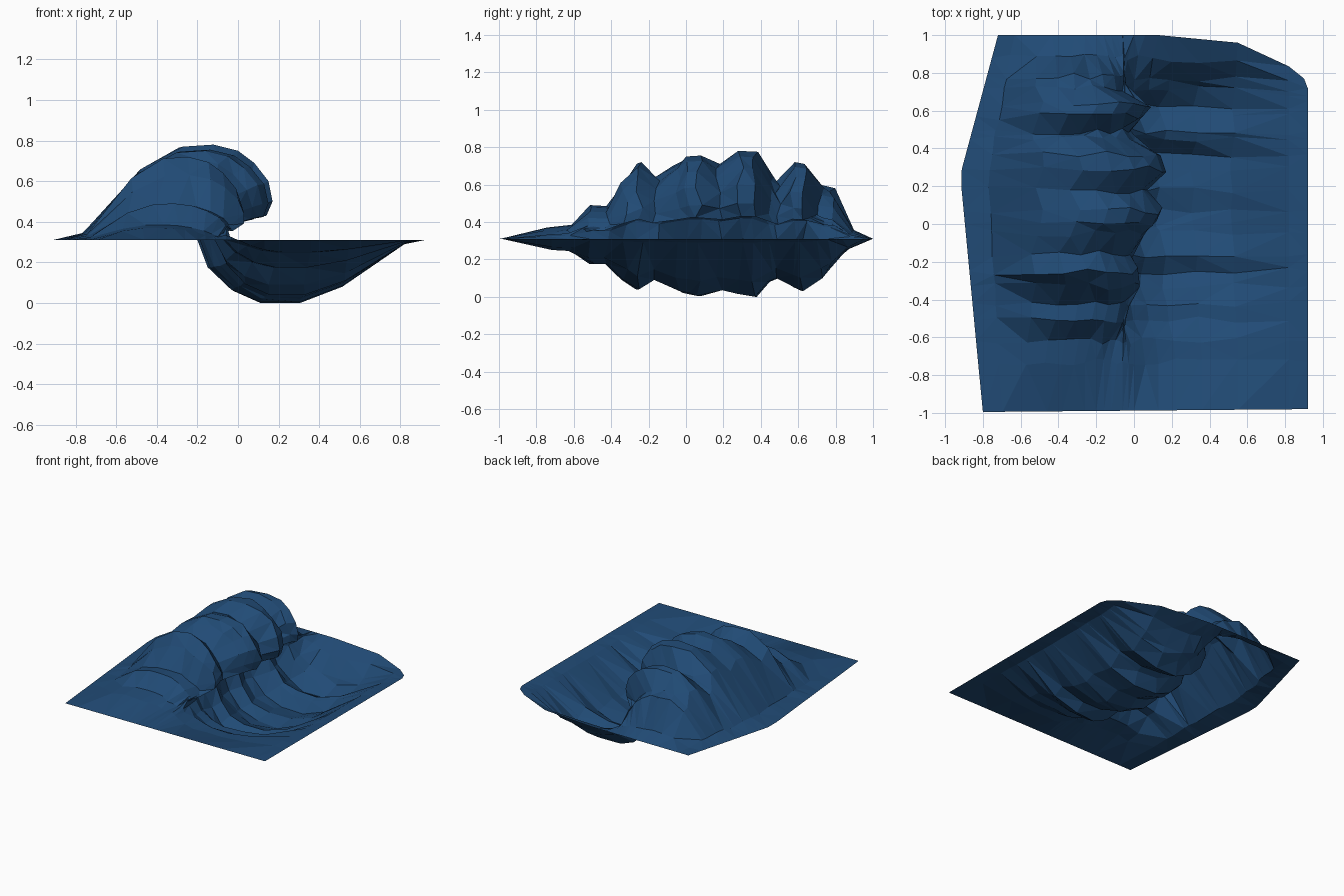
import bpy, bmesh, random

if "Cube" in bpy.data.objects:
    bpy.data.objects.remove(bpy.data.objects["Cube"])
random.seed(4)
SEA = 0.31

# Wave section: full curl (x, z) and the x of each point where the sea is flat
CURL = [(-.92, .31), (-.77, .345), (-.48, .66), (-.27, .77), (-.12, .78), (0, .75),
        (.08, .69), (.15, .60), (.17, .50), (.14, .43), (.06, .46), (-.04, .49),
        (-.14, .42), (-.2, .31), (-.15, .17), (-.04, .06), (.1, 0), (.3, 0),
        (.51, .08), (.82, .29), (.92, .31)]
FLAT = [-.92, -.79, -.62, -.5, -.4, -.32, -.26, -.2, -.16, -.12, -.09, -.06, -.03,
        0, .06, .13, .22, .36, .55, .82, .92]

# Rows along the wave: y, crest height, trough depth, lip reach
ROWS = [(-1, .31, .31, -.16), (-.73, .37, .25, -.16), (-.62, .385, .245, -.13),
        (-.51, .49, .175, -.06), (-.42, .485, .175, -.04), (-.33, .63, .09, .03),
        (-.25, .72, .04, .02), (-.16, .64, .09, -.02), (-.05, .71, .03, .07),
        (.0, .75, .02, .12), (.07, .755, .005, .15), (.18, .71, .035, .07),
        (.29, .78, .015, .17), (.37, .775, .0, .14), (.45, .64, .08, .0),
        (.49, .61, .10, -.03), (.57, .72, .05, .05), (.63, .71, .03, .09),
        (.72, .60, .10, -.06), (.78, .58, .14, -.07), (.88, .36, .25, -.1),
        (1, .31, .31, -.16)]


def lerp_path(pts, t):
    for (a, va), (b, vb) in zip(pts, pts[1:]):
        if t <= b:
            return va + (vb - va) * max(0, t - a) / (b - a)
    return pts[-1][1]


def left_edge(y):
    return lerp_path([(-1, -.80), (.26, -.92), (1, -.72)], y)


def far_edge(x):
    return lerp_path([(.13, 1), (.65, .95), (.90, .78), (.92, .77)], x)


# Water sheet, lofted row by row
bm = bmesh.new()
grid = []
n = len(CURL)
for r, (y, top, low, lip) in enumerate(ROWS):
    up, down, curl = (top - SEA) / .47, (SEA - low) / SEA, (lip + .16) / .33
    end = r in (0, len(ROWS) - 1)
    row = []
    for i, ((cx, cz), fx) in enumerate(zip(CURL, FLAT)):
        x = fx + curl * (cx - fx)
        z = SEA + (cz - SEA) * (up if cz > SEA else down)
        if x < -.3:                          # slanted back border
            x = -.3 + (x + .3) * (left_edge(y) + .3) / -.62
        yy = y
        if not end and 0 < i < n - 1:        # ragged water ridges
            yy += random.uniform(-.02, .02)
        if y < -.95:
            yy = -.995 + .015 * (x + .8) / 1.72
        if y > .6:                           # clipped far corner
            yy = .6 + (yy - .6) * (far_edge(x) - .6) / .4
            if end and x > .9:
                x = .9
        row.append(bm.verts.new((x, yy, z)))
    grid.append(row)
for a, b in zip(grid, grid[1:]):
    for i in range(n - 1):
        bm.faces.new((a[i], a[i + 1], b[i + 1], b[i]))
bmesh.ops.triangulate(bm, faces=bm.faces[:], quad_method='SHORT_EDGE')

mesh = bpy.data.meshes.new("ocean_wave")
bm.to_mesh(mesh)
bm.free()
wave = bpy.data.objects.new("ocean_wave", mesh)
bpy.context.collection.objects.link(wave)

# Deep blue water
water = bpy.data.materials.new("water")
water.diffuse_color = (.015, .07, .18, 1)
water.use_nodes = True
water.node_tree.nodes["Principled BSDF"].inputs["Base Color"].default_value = water.diffuse_color
mesh.materials.append(water)
